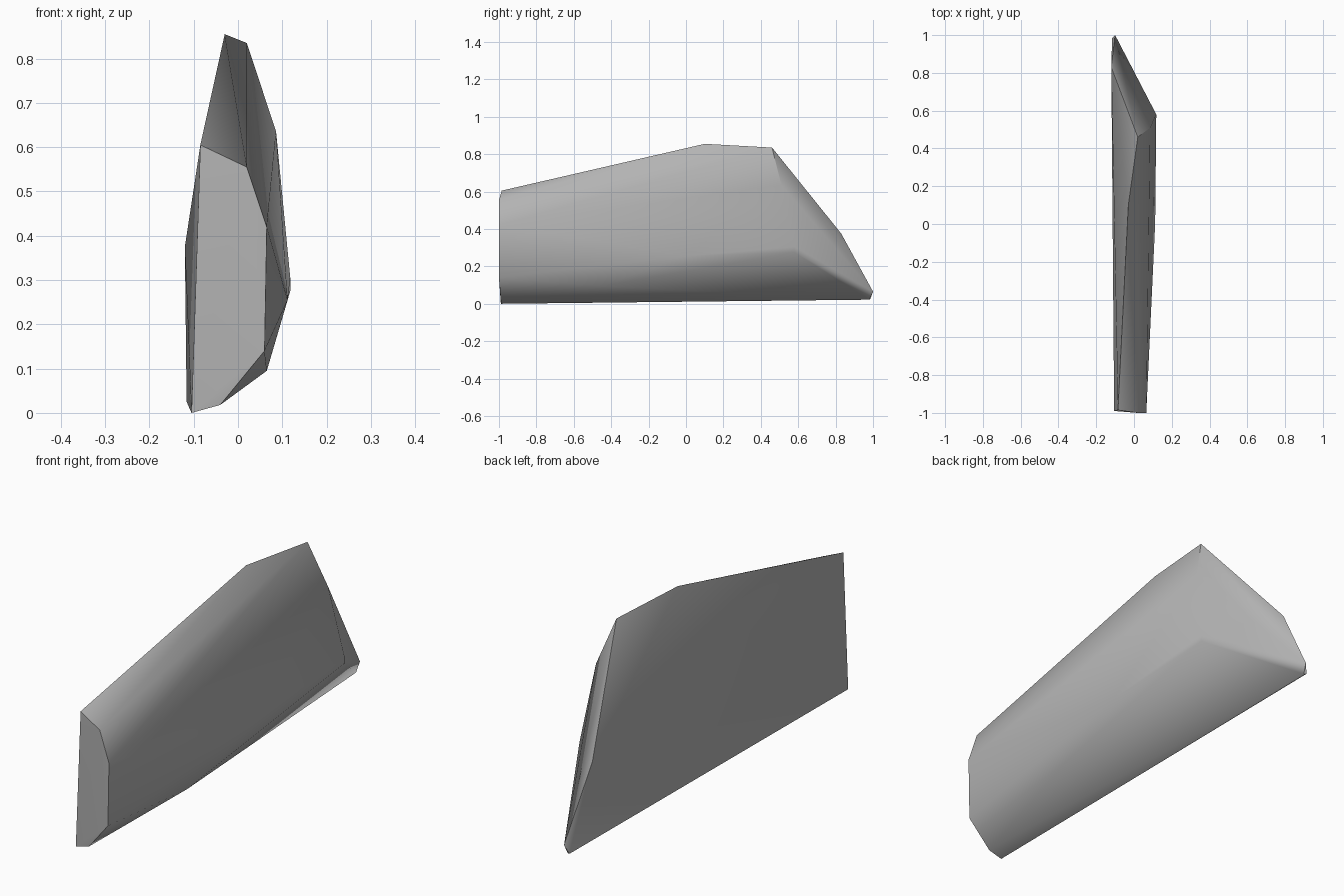
import bpy, bmesh, math

cube = bpy.data.objects.get("Cube")
if cube:
    bpy.data.objects.remove(cube, do_unlink=True)

# Plain grey stone
stone = bpy.data.materials.new("grey stone")
stone.use_nodes = True
grey = (0.45, 0.45, 0.45, 1)
stone.diffuse_color = grey
stone.node_tree.nodes["Principled BSDF"].inputs["Base Color"].default_value = grey

# Corners of the slab, grouped by region
front_end = [(-.085, -.985, .605), (.02, -1, .555), (.065, -1, .42),
             (.06, -1, .14), (-.04, -.99, .018), (-.105, -.99, 0)]
top_ridge = [(-.03, .1, .855), (.02, .46, .835)]
side_ridge = [(.086, .51, .635), (.118, .58, .305), (.118, .58, .275),
              (.112, 0, .255), (.065, -.45, .095)]
tail = [(-.12, .83, .375), (-.1, 1, .065), (-.116, .985, .025), (-.105, .98, .022)]

# Wrap the corners in a convex skin
bm = bmesh.new()
for corner in front_end + top_ridge + side_ridge + tail:
    bm.verts.new(corner)
result = bmesh.ops.convex_hull(bm, input=bm.verts)
loose = [v for v in bm.verts if not v.link_faces]
bmesh.ops.delete(bm, geom=loose, context='VERTS')
bmesh.ops.recalc_face_normals(bm, faces=bm.faces)
mesh = bpy.data.meshes.new("stone_slab")
bm.to_mesh(mesh)
bm.free()
mesh.materials.append(stone)

slab = bpy.data.objects.new("stone_slab", mesh)
bpy.context.collection.objects.link(slab)
bpy.context.view_layer.objects.active = slab
slab.select_set(True)
bpy.ops.object.shade_smooth_by_angle(angle=math.radians(40))
